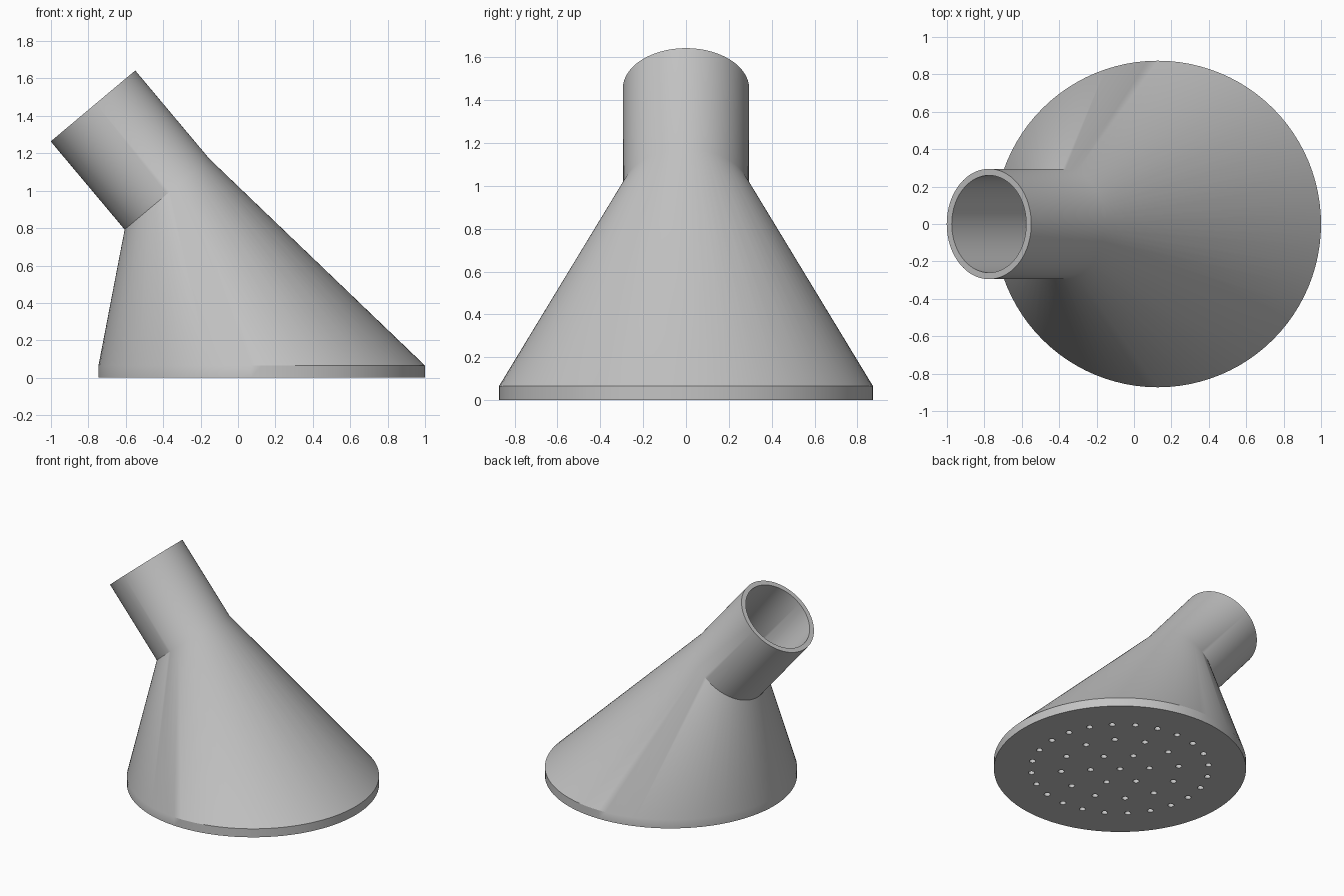
import bpy, bmesh
from math import cos, sin, radians, pi
from mathutils import Vector, Matrix

cube = bpy.data.objects.get("Cube")
if cube:
    bpy.data.objects.remove(cube)

SEG = 96
TILT = radians(40)
AXIS = Vector((-sin(TILT), 0, cos(TILT)))       # direction of the neck
NECK = Vector((-0.38, 0, 0.982))                # where the neck leaves the cone
BASE_X, BASE_R, PLATE = 0.127, 0.873, 0.065
NECK_R, NECK_LEN, WALL = 0.295, 0.615, 0.035

grey = bpy.data.materials.new("plain grey")
grey.use_nodes = True
colour = (0.55, 0.55, 0.55, 1)
grey.diffuse_color = colour
grey.node_tree.nodes["Principled BSDF"].inputs["Base Color"].default_value = colour


def make_object(name, bm):
    bmesh.ops.recalc_face_normals(bm, faces=bm.faces)
    mesh = bpy.data.meshes.new(name)
    bm.to_mesh(mesh)
    bm.free()
    mesh.materials.append(grey)
    obj = bpy.data.objects.new(name, mesh)
    bpy.context.collection.objects.link(obj)
    return obj


def ring(bm, centre, radius, tilt=0.0):
    for i in range(SEG):
        a = 2 * pi * i / SEG
        x, y = radius * cos(a), radius * sin(a)
        bm.verts.new(centre + Vector((x * cos(tilt), y, x * sin(tilt))))


def funnel(name, levels, base_r, neck_r, neck_len):
    """Round base hulled to a tilted circle, then extended as a straight neck."""
    bm = bmesh.new()
    for z in levels:
        ring(bm, Vector((BASE_X, 0, z)), base_r)
    ring(bm, NECK, neck_r, TILT)
    bmesh.ops.convex_hull(bm, input=bm.verts[:])
    bm.normal_update()
    # Replace the tilted cap with the neck tube
    cap = [f for f in bm.faces
           if all(abs((v.co - NECK).dot(AXIS)) < 1e-4 for v in f.verts)]
    bmesh.ops.delete(bm, geom=cap, context='FACES')
    rim = [e for e in bm.edges if e.is_boundary]
    out = bmesh.ops.extrude_edge_only(bm, edges=rim)["geom"]
    new_verts = [g for g in out if isinstance(g, bmesh.types.BMVert)]
    bmesh.ops.translate(bm, verts=new_verts, vec=AXIS * neck_len)
    bmesh.ops.holes_fill(bm, edges=[e for e in bm.edges if e.is_boundary], sides=0)
    # Merge the flat triangles of the base into one face
    bmesh.ops.dissolve_limit(bm, angle_limit=radians(0.05),
                             verts=bm.verts[:], edges=bm.edges[:])
    return make_object(name, bm)


# Outer body and the hollow inside it
body = funnel("shower_head", (0, PLATE), BASE_R, NECK_R, NECK_LEN)
hollow = funnel("hollow_cutter", (PLATE,), BASE_R - WALL, NECK_R - WALL, NECK_LEN + 0.1)

# Spray holes: a centre hole and three rings (count, radius, start angle)
bm = bmesh.new()
for count, radius, start in ((1, 0, 0), (6, 0.204, 17), (12, 0.408, 15), (24, 0.615, 0)):
    for i in range(count):
        a = radians(start) + 2 * pi * i / count
        spot = Vector((BASE_X + radius * cos(a), radius * sin(a), PLATE / 2))
        bmesh.ops.create_cone(bm, cap_ends=True, segments=16, radius1=0.022,
                              radius2=0.022, depth=0.12,
                              matrix=Matrix.Translation(spot))
holes = make_object("spray_hole_cutter", bm)

# Cut, then discard the cutters
bpy.ops.object.select_all(action='DESELECT')
bpy.context.view_layer.objects.active = body
body.select_set(True)
for cutter in (hollow, holes):
    cutter.hide_render = True
    mod = body.modifiers.new(cutter.name, 'BOOLEAN')
    mod.operation = 'DIFFERENCE'
    mod.solver = 'EXACT'
    mod.object = cutter
    bpy.ops.object.modifier_apply(modifier=mod.name)
    bpy.data.objects.remove(cutter)

bpy.ops.object.shade_smooth_by_angle(angle=radians(30))
